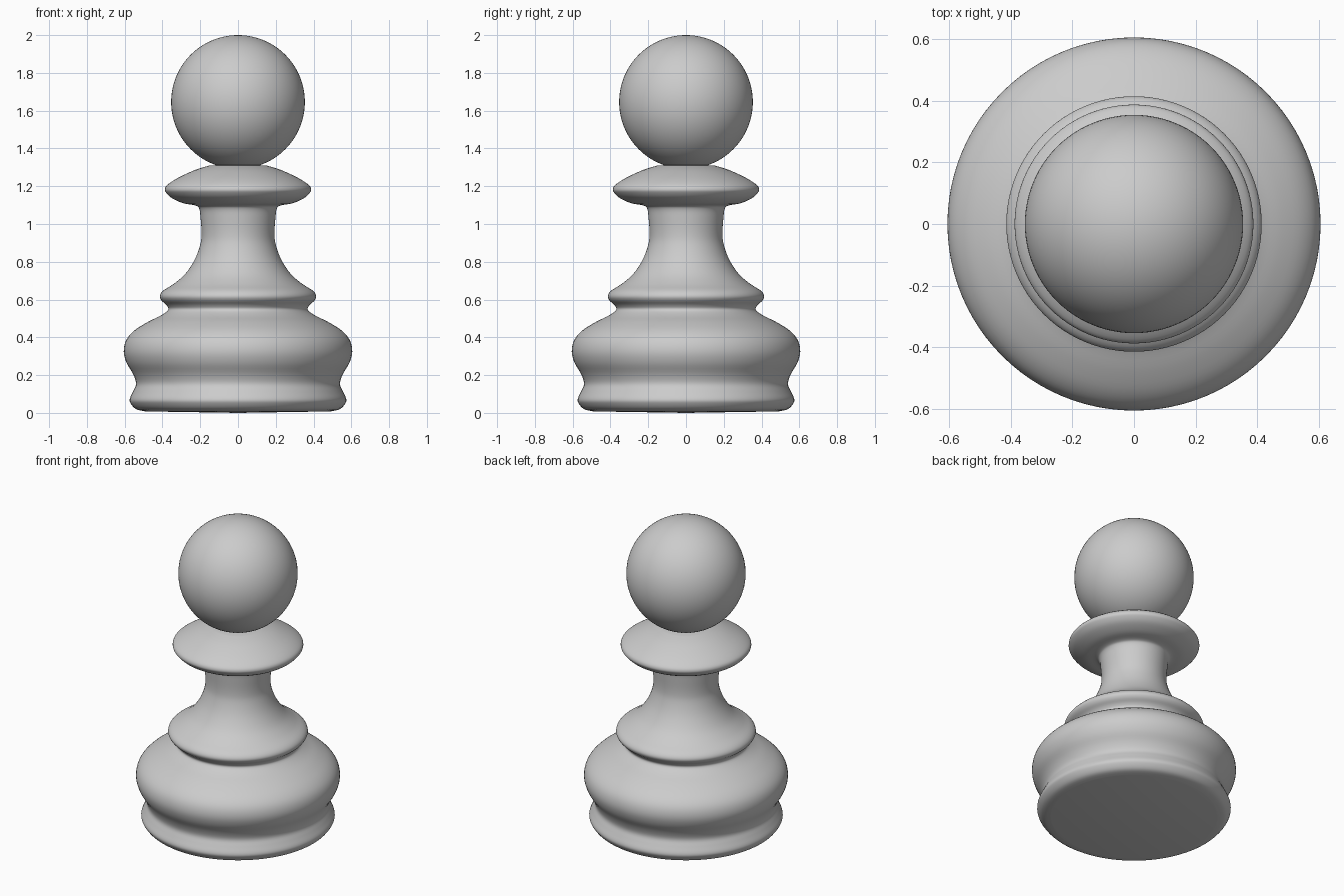
import bpy, bmesh, math
from mathutils import Vector

cube = bpy.data.objects.get("Cube")
if cube:
    bpy.data.objects.remove(cube, do_unlink=True)

SIDES = 96

grey = bpy.data.materials.new("plain_grey")
grey.use_nodes = True
colour = (0.6, 0.6, 0.6, 1)
grey.diffuse_color = colour
grey.node_tree.nodes["Principled BSDF"].inputs["Base Color"].default_value = colour


def smooth_profile(points, steps=4):
    """Catmull-Rom curve through (radius, height) points."""
    pts = [Vector(p) for p in points]
    pts = [pts[0]] + pts + [pts[-1]]
    out = []
    for a, b, c, d in zip(pts, pts[1:], pts[2:], pts[3:]):
        for i in range(steps):
            t = i / steps
            out.append(0.5 * (2 * b + (c - a) * t + (2 * a - 5 * b + 4 * c - d) * t ** 2
                              + (3 * b - a - 3 * c + d) * t ** 3))
    return out + [pts[-1]]


def lathe(name, profile):
    """Spin a profile that starts and ends on the z axis."""
    bm = bmesh.new()
    verts = [bm.verts.new((r, 0, z)) for r, z in profile]
    edges = [bm.edges.new(pair) for pair in zip(verts, verts[1:])]
    bmesh.ops.spin(bm, geom=verts + edges, cent=(0, 0, 0), axis=(0, 0, 1),
                   angle=math.tau, steps=SIDES, use_merge=True)
    bmesh.ops.remove_doubles(bm, verts=bm.verts, dist=0.0001)
    bmesh.ops.recalc_face_normals(bm, faces=bm.faces)
    mesh = bpy.data.meshes.new(name)
    bm.to_mesh(mesh)
    bm.free()
    obj = bpy.data.objects.new(name, mesh)
    bpy.context.collection.objects.link(obj)
    return obj


def finish(obj):
    obj.data.materials.append(grey)
    bpy.ops.object.select_all(action="DESELECT")
    obj.select_set(True)
    bpy.context.view_layer.objects.active = obj
    bpy.ops.object.shade_smooth_by_angle(angle=math.radians(50))


# Turned body: foot, bulge, ring, neck and collar in one profile
foot = [(0.49, 0.008), (0.54, 0.02), (0.568, 0.05), (0.573, 0.075), (0.555, 0.115)]
bulge = [(0.54, 0.155), (0.555, 0.205), (0.59, 0.265), (0.605, 0.325), (0.592, 0.385),
         (0.55, 0.435), (0.48, 0.48), (0.41, 0.515)]
ring = [(0.37, 0.545), (0.378, 0.57), (0.405, 0.595), (0.414, 0.62), (0.395, 0.648)]
neck = [(0.34, 0.683), (0.28, 0.735), (0.23, 0.81), (0.2, 0.89), (0.193, 0.95),
        (0.198, 1.03), (0.205, 1.08)]
collar = [(0.225, 1.098), (0.29, 1.11), (0.35, 1.137), (0.38, 1.165), (0.387, 1.185),
          (0.373, 1.208), (0.32, 1.243), (0.23, 1.285), (0.15, 1.31)]
outline = smooth_profile(foot + bulge + ring + neck + collar)
finish(lathe("body", [Vector((0, 0))] + outline + [Vector((0, 1.315))]))

# Ball head
bpy.ops.mesh.primitive_uv_sphere_add(segments=SIDES, ring_count=48, radius=0.354,
                                     location=(0, 0, 1.646))
head = bpy.context.object
head.name = "head"
finish(head)
